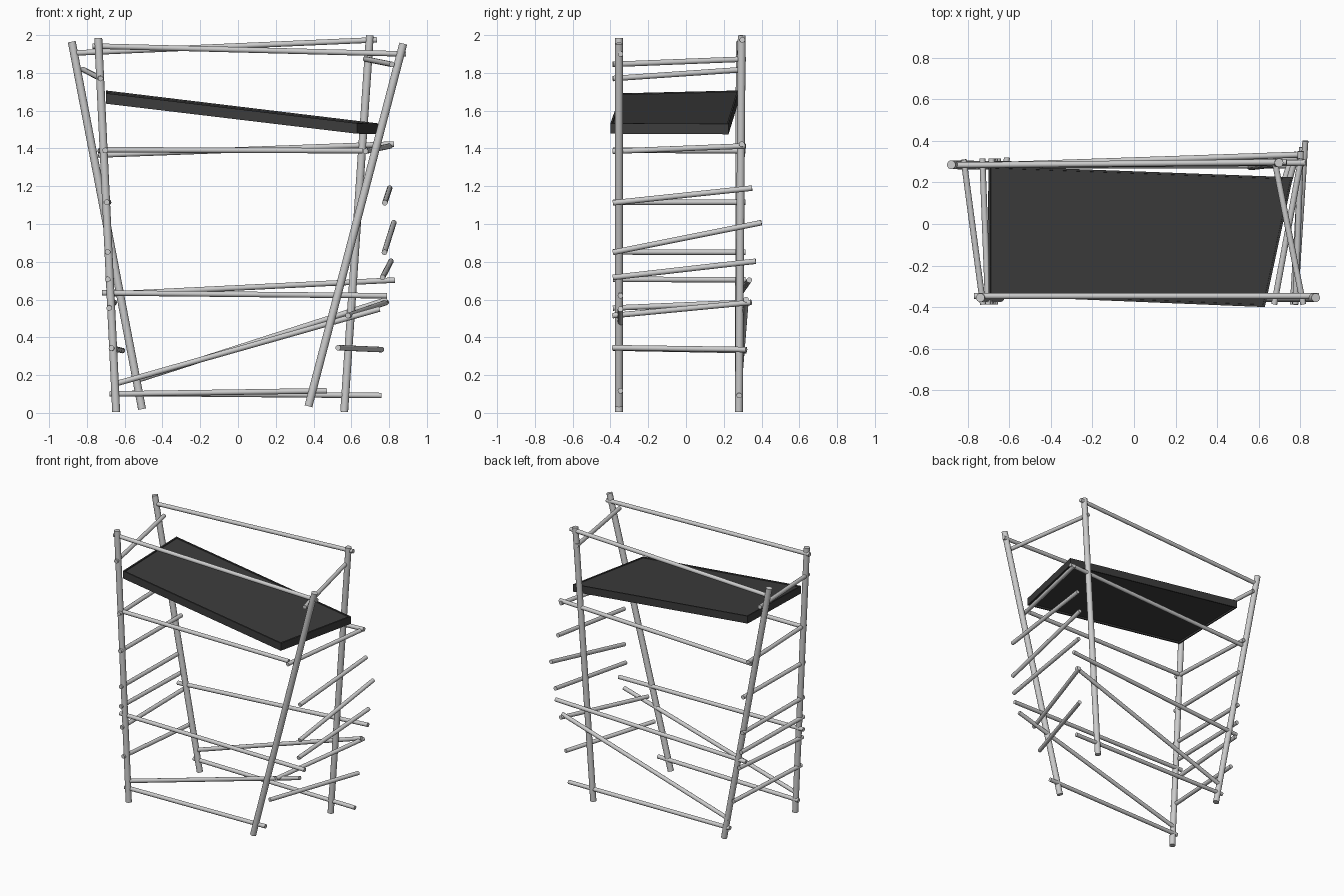
import bpy, bmesh
from mathutils import Vector


def rod(name, a, b, r):
    # straight tube between two points
    a, b = Vector(a), Vector(b)
    d = b - a
    bpy.ops.mesh.primitive_cylinder_add(vertices=16, radius=r, depth=d.length, location=(a + b) / 2)
    ob = bpy.context.object
    ob.name = name
    ob.rotation_euler = d.to_track_quat('Z', 'Y').to_euler()
    bpy.ops.object.shade_smooth_by_angle()
    return ob


# four leaning corner posts
POST, BAR = 0.021, 0.0145
rod("front_left_post", (-0.645, -0.355, 0.005), (-0.74, -0.355, 1.985), POST)
rod("front_right_post", (0.373, -0.355, 0.035), (0.875, -0.355, 1.955), POST)
rod("back_left_post", (-0.508, 0.28, 0.02), (-0.88, 0.285, 1.965), POST)
rod("back_right_post", (0.562, 0.28, 0.005), (0.698, 0.295, 1.998), POST)

# long rails: (x, z) at each end
front_rails = [
    ((-0.77, 1.942), (0.89, 1.90)),
    ((-0.72, 1.393), (0.66, 1.388)),
    ((-0.72, 0.635), (0.79, 0.62)),
    ((-0.68, 0.10), (0.47, 0.117)),
    ((-0.645, 0.155), (0.75, 0.55)),
]
for (x0, z0), (x1, z1) in front_rails:
    rod("front_rail", (x0, -0.347, z0), (x1, -0.347, z1), BAR)

# back rails: as above plus the depth of the right end
back_rails = [
    ((-0.87, 1.905), (0.735, 1.975), 0.298),
    ((-0.74, 1.365), (0.825, 1.423), 0.295),
    ((-0.69, 0.628), (0.83, 0.703), 0.335),
    ((-0.56, 0.103), (0.76, 0.092), 0.282),
    ((-0.55, 0.168), (0.79, 0.60), 0.318),
]
for (x0, z0), (x1, z1), y1 in back_rails:
    rod("back_rail", (x0, 0.283, z0), (x1, y1, z1), BAR)

# ladder rungs: (x, z) at front, (x, z) at back, back depth
left_rungs = [
    ((-0.727, 1.77), (-0.82, 1.818), 0.31),
    ((-0.703, 1.39), (-0.73, 1.388), 0.315),
    ((-0.695, 1.115), (-0.685, 1.115), 0.315),
    ((-0.69, 0.852), (-0.68, 0.85), 0.315),
    ((-0.69, 0.707), (-0.67, 0.705), 0.315),
    ((-0.682, 0.555), (-0.655, 0.585), 0.315),
    ((-0.67, 0.343), (-0.612, 0.33), 0.32),
]
right_rungs = [
    ((0.815, 1.845), (0.675, 1.873), 0.315),
    ((0.675, 1.385), (0.805, 1.413), 0.315),
    ((0.777, 1.112), (0.803, 1.19), 0.35),
    ((0.775, 0.85), (0.825, 1.007), 0.40),
    ((0.765, 0.717), (0.81, 0.803), 0.37),
    ((0.582, 0.515), (0.785, 0.585), 0.345),
    ((0.53, 0.345), (0.76, 0.335), 0.32),
]
for side, rungs in (("left", left_rungs), ("right", right_rungs)):
    for (x0, z0), (x1, z1), y1 in rungs:
        rod(side + "_rung", (x0, -0.387, z0), (x1, y1, z1), BAR)

# tilted, skewed platform with a thin rim above and below
top = [(-0.70, -0.345, 1.692), (0.63, -0.40, 1.533), (0.765, 0.225, 1.53), (-0.70, 0.28, 1.707)]
bm = bmesh.new()
hi = [bm.verts.new(p) for p in top]
lo = [bm.verts.new((x, y, z - 0.055)) for x, y, z in top]
top_face = bm.faces.new(hi)
bottom_face = bm.faces.new(lo[::-1])
for i in range(4):
    j = (i + 1) % 4
    bm.faces.new((lo[i], lo[j], hi[j], hi[i]))
bm.normal_update()
for face, drop in ((top_face, -0.006), (bottom_face, 0.012)):
    bmesh.ops.inset_region(bm, faces=[face], thickness=0.014)
    inner = bmesh.ops.inset_region(bm, faces=[face], thickness=0.001)
    bmesh.ops.translate(bm, verts=face.verts[:], vec=(0, 0, drop))
mesh = bpy.data.meshes.new("platform")
bm.to_mesh(mesh)
bm.free()
platform = bpy.data.objects.new("platform", mesh)
bpy.context.collection.objects.link(platform)
dark = bpy.data.materials.new("dark_deck")
dark.diffuse_color = (0.045, 0.045, 0.045, 1)
mesh.materials.append(dark)
